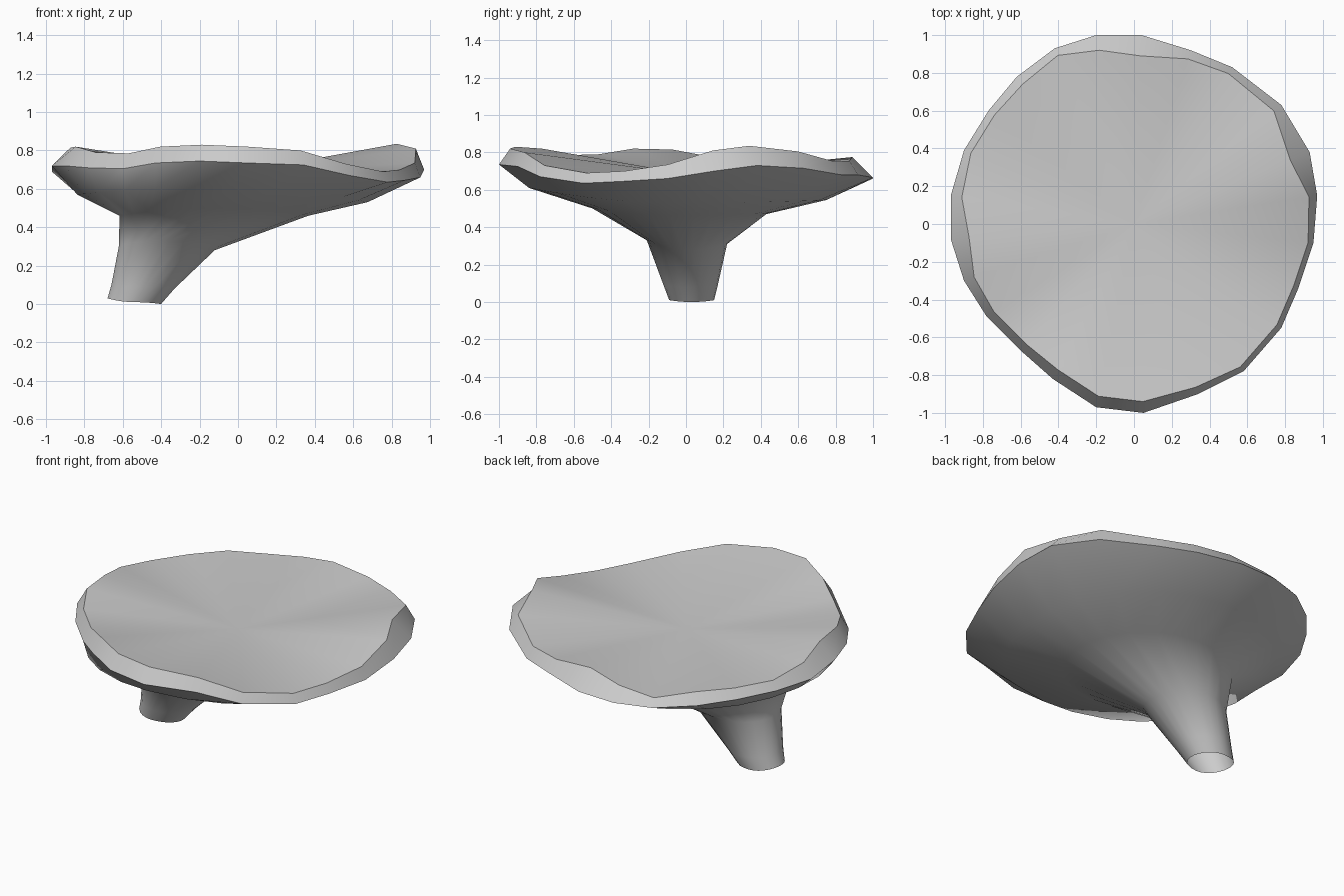
import bpy, bmesh, math

N = 24
# Wavy cap outline, clockwise from the back: x, y, lower lip z, upper lip z, upper lip inset
RIM = [(-.20, 1.0, .66, .735, .92), (.04, 1.0, .665, .775, .89), (.30, .92, .68, .755, .95),
       (.52, .83, .68, .75, .96), (.78, .63, .715, .805, .95), (.93, .38, .73, .835, .89),
       (.97, .15, .70, .81, .955), (.95, -.10, .66, .735, .97), (.87, -.34, .645, .70, .97),
       (.78, -.55, .635, .69, .97), (.58, -.78, .67, .73, .97), (.34, -.90, .725, .80, .96),
       (.05, -1.0, .735, .82, .94), (-.20, -.97, .745, .83, .94), (-.43, -.82, .735, .82, .94),
       (-.60, -.67, .705, .785, .95), (-.78, -.49, .71, .79, .95), (-.90, -.30, .72, .82, .94),
       (-.97, -.08, .72, .815, .90), (-.97, .15, .69, .775, .94), (-.90, .39, .69, .74, .96),
       (-.77, .60, .68, .735, .96), (-.62, .78, .67, .735, .95), (-.42, .93, .66, .705, .96)]

# Stalk and underside rings: x min, x max, y min, y max, z at left, right, front, back
RINGS = [(-.68, -.40, -.09, .15, .03, .0, .01, .01),
         (-.66, -.33, -.12, .17, .10, .08, .09, .09),
         (-.62, -.12, -.21, .22, .31, .28, .33, .31),
         (-.62, .37, -.50, .43, .46, .46, .50, .47),
         (-.84, .68, -.84, .75, .57, .53, .61, .545)]
TOP_Z = .685


def stalk_ring(x0, x1, y0, y1, zl, zr, zf, zb):
    pts = []
    for x, y, *_ in RIM:
        a = math.atan2(y, x)
        c, s = math.cos(a), math.sin(a)
        z = c * c * (zr if c > 0 else zl) + s * s * (zb if s > 0 else zf)
        pts.append(((x0 + x1) / 2 + c * (x1 - x0) / 2, (y0 + y1) / 2 + s * (y1 - y0) / 2, z))
    return pts


def top_ring(t):
    return [(x * k * t, y * k * t, TOP_Z + (up - TOP_Z) * t) for x, y, _, up, k in RIM]


# Stalk (open at its foot), underside, outer lip, upper lip, top edge loop
loops = [stalk_ring(*r) for r in RINGS]
loops.append([(x, y, lo) for x, y, lo, _, _ in RIM])
loops += [top_ring(1), top_ring(.96)]

bm = bmesh.new()
vs = [[bm.verts.new(p) for p in loop] for loop in loops]
for a, b in zip(vs, vs[1:]):
    for i in range(N):
        j = (i + 1) % N
        bm.faces.new((a[j], a[i], b[i], b[j]))
# Shallow dished top
centre = bm.verts.new((0, 0, TOP_Z))
for i in range(N):
    bm.faces.new((vs[-1][(i + 1) % N], vs[-1][i], centre))
for f in bm.faces:
    f.smooth = True
# Crease along the outer and upper lips
for ring in vs[-3:-1]:
    for i in range(N):
        bm.edges.get((ring[i], ring[(i + 1) % N])).smooth = False
bm.normal_update()

mesh = bpy.data.meshes.new("mushroom")
bm.to_mesh(mesh)
bm.free()
bpy.context.collection.objects.link(bpy.data.objects.new("mushroom", mesh))
